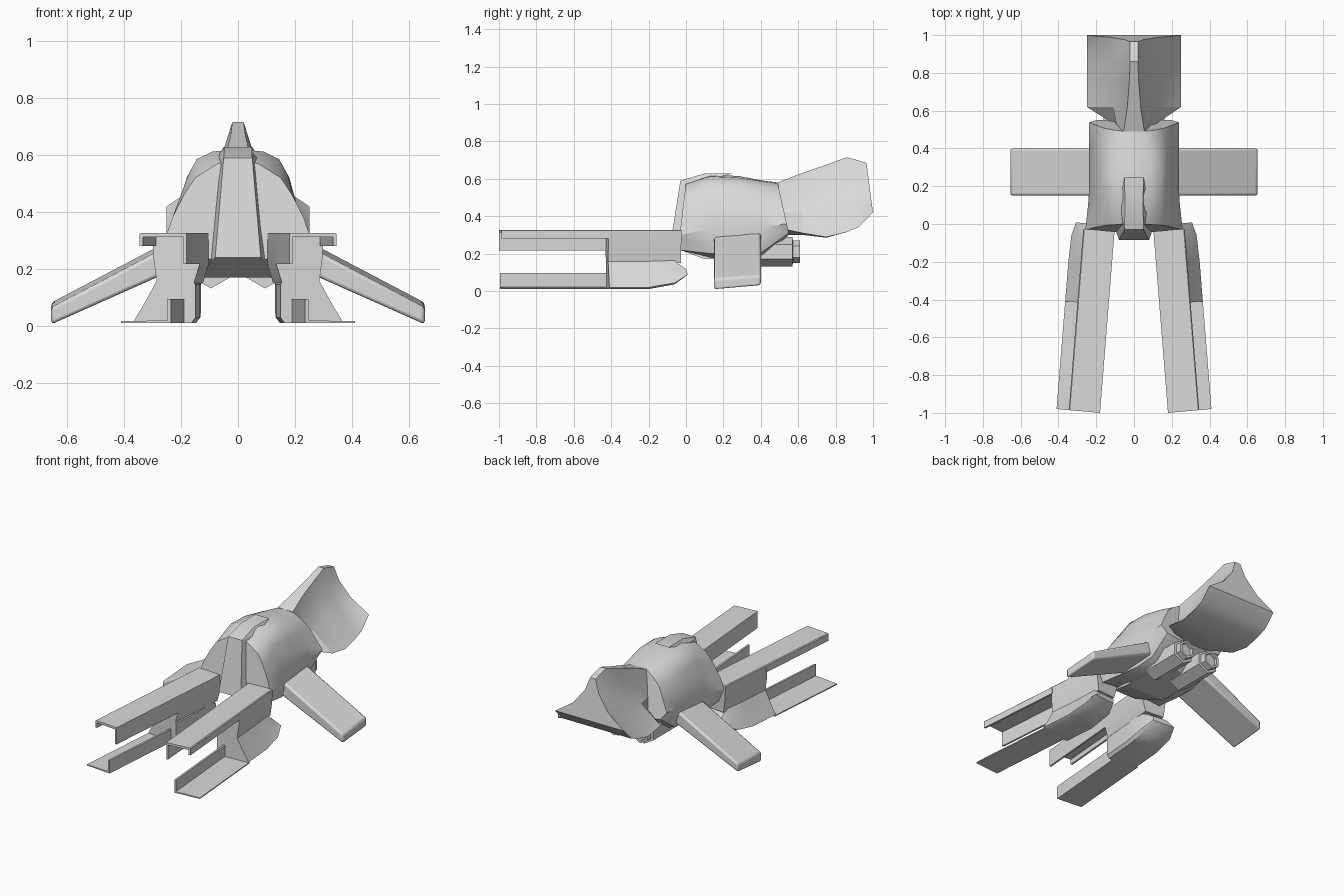
import bpy, bmesh, math

cube = bpy.data.objects.get("Cube")
if cube:
    bpy.data.objects.remove(cube, do_unlink=True)

GREY = (0.7, 0.7, 0.7, 1)
grey = bpy.data.materials.new("hull_grey")
grey.use_nodes = True
grey.diffuse_color = GREY
grey.node_tree.nodes["Principled BSDF"].inputs["Base Color"].default_value = GREY


def loft(name, rings, mirror=False, bevel=0, angle=30):
    """Skin equal-length rings of points, cap both ends, optionally mirror in x."""
    bm = bmesh.new()
    loops = [[bm.verts.new(p) for p in ring] for ring in rings]
    n = len(loops[0])
    for a, b in zip(loops, loops[1:]):
        for i in range(n):
            j = (i + 1) % n
            bm.faces.new((a[i], a[j], b[j], b[i]))
    bm.faces.new(loops[0][::-1])
    bm.faces.new(loops[-1])
    bmesh.ops.recalc_face_normals(bm, faces=bm.faces)
    mesh = bpy.data.meshes.new(name)
    bm.to_mesh(mesh)
    bm.free()
    mesh.materials.append(grey)
    obj = bpy.data.objects.new(name, mesh)
    bpy.context.collection.objects.link(obj)
    if mirror:
        mod = obj.modifiers.new("mirror", 'MIRROR')
        mod.use_mirror_merge = False
    if bevel:
        mod = obj.modifiers.new("bevel", 'BEVEL')
        mod.width = bevel
        mod.segments = 2
    bpy.ops.object.select_all(action='DESELECT')
    obj.select_set(True)
    bpy.context.view_layer.objects.active = obj
    bpy.ops.object.shade_smooth_by_angle(angle=math.radians(angle))
    return obj


def section(half, y, lean=0):
    """Symmetric ring from a half outline; lean shifts y with height below the top."""
    top = half[0][1]
    right = [(x, y + lean * (top - z), z) for x, z in half]
    left = [(-x, py, z) for x, py, z in right[::-1] if x > 0]
    return right + left


def splay(outline, y):
    """Place an outline across a prong that spreads outward toward the front."""
    return [(x - 0.08 * y, y + 0.09 * (x - 0.1), z) for x, z in outline]


# Main hull
front = [(0, .58), (.07, .57), (.15, .52), (.19, .46), (.23, .38), (.258, .30), (.22, .22), (.12, .235), (0, .235)]
crown = [(0, .62), (.09, .612), (.145, .585), (.175, .53), (.2, .44), (.24, .33), (.22, .2), (.14, .18), (0, .18)]
middle = [(0, .615), (.09, .605), (.145, .58), (.18, .52), (.205, .43), (.237, .33), (.21, .19), (.14, .17), (0, .17)]
waist = [(0, .59), (.075, .585), (.13, .56), (.17, .51), (.2, .43), (.237, .34), (.2, .21), (.13, .18), (0, .18)]
rear = [(0, .58), (.06, .575), (.11, .545), (.16, .5), (.2, .43), (.237, .36), (.2, .31), (.12, .3), (0, .3)]
loft("hull", [section(front, 0, -.12), section(crown, .13), section(middle, .28),
              section(waist, .41), section(rear, .49, .22)], angle=35)

# Nose canopy: height, front half width, front y, back half width, back y
canopy = [(.17, .14, .1, .14, .25), (.24, .08, -.085, .125, .06),
          (.59, .05, -.03, .075, .1), (.628, .048, .1, .05, .25)]
loft("nose_canopy", [[(-fw, fy, z), (fw, fy, z), (bw, by, z), (-bw, by, z)]
                     for z, fw, fy, bw, by in canopy], angle=20)

# Tail fin: ridge on top, swept concave flanks, flat underside
tail = [
    (.49, .14, [(.055, .58), (.075, .5), (.09, .42), (.1, .33), (.05, .3)]),
    (.62, 0, [(.035, .63), (.06, .52), (.11, .42), (.25, .31), (.12, .3)]),
    (.75, 0, [(.025, .675), (.05, .58), (.11, .46), (.25, .288), (.12, .285)]),
    (.86, 0, [(.02, .715), (.05, .62), (.12, .48), (.25, .315), (.12, .315)]),
    (.925, 0, [(.02, .697), (.05, .605), (.13, .475), (.25, .342), (.12, .342)]),
    (.965, .13, [(.02, .685), (.05, .6), (.13, .5), (.25, .42), (.12, .42)]),
]
loft("tail_fin", [section(half, y, lean) for y, lean, half in tail], angle=30)

# Side wings sloping down to the tips: x, top z, bottom z
wing = [(.16, .325, .225), (.655, .065, .005)]
loft("wing", [[(x, .15, lo), (x, .15, hi), (x, .4, hi + .018), (x, .4, lo + .022)]
              for x, hi, lo in wing], mirror=True, bevel=.012)

# Upper prongs: thin channel in front, solid arm behind
upper_channel = [(.265, .28), (.265, .322), (.26, .327), (.1, .327), (.1, .217),
                 (.112, .217), (.112, .312), (.253, .312), (.253, .28)]
loft("upper_prong", [splay(upper_channel, y) for y in (-1, -.42)], mirror=True)
upper_arm = [(.1, .327), (.26, .327), (.265, .322), (.262, .24), (.25, .15), (.12, .15), (.1, .217)]
loft("upper_arm", [splay(upper_arm, y) for y in (-.43, -.04)], mirror=True)

# Lower prongs: flat plate with an upright inner flange
lower_channel = [(.33, .01), (.33, .017), (.167, .02), (.167, .095), (.155, .095), (.155, .01)]
loft("lower_prong", [splay(lower_channel, y) for y in (-1, -.42)], mirror=True)

# Lower pods tapering to a rounded back: y, bottom, top, width factor
pod = [(.115, .03), (.115, .15), (.13, .17), (.25, .165), (.295, .08), (.33, .02), (.31, .01), (.13, .01)]
rings = []
for y, low, high, wide in [(-.43, .01, .165, 1), (-.22, .01, .165, 1), (-.08, .035, .17, .94), (-.01, .085, .115, .7)]:
    shape = [(.25 + (x - .25) * wide, low + (z - .01) / .16 * (high - low)) for x, z in pod]
    rings.append(splay(shape, y))
loft("lower_pod", rings, mirror=True, angle=35)

# Six-sided engines with stepped, hollow nozzles: radius, y
steps = [(.078, .3), (.078, .57), (.06, .571), (.06, .61), (.045, .61), (.045, .59)]
loft("engine", [[(.095 + r * math.sin(math.tau * i / 6), y, .21 + r * math.cos(math.tau * i / 6))
                 for i in range(6)] for r, y in steps], mirror=True)
